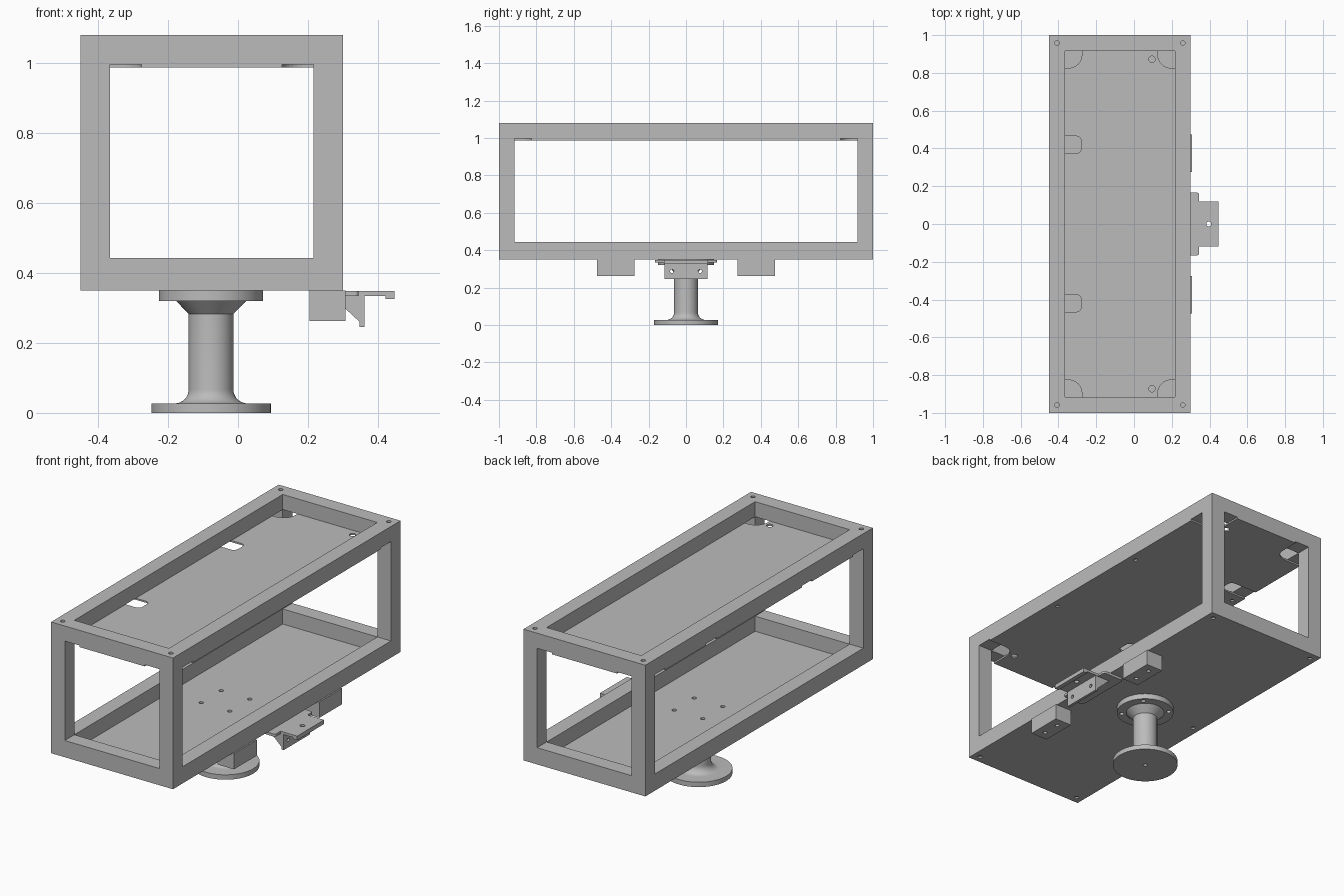
import bpy, bmesh, math
from mathutils import Vector

cube = bpy.data.objects.get("Cube")
if cube:
    bpy.data.objects.remove(cube, do_unlink=True)

grey = bpy.data.materials.new("plain grey")
grey.use_nodes = True
grey.diffuse_color = (0.5, 0.5, 0.5, 1)
grey.node_tree.nodes["Principled BSDF"].inputs["Base Color"].default_value = (0.5, 0.5, 0.5, 1)

# Overall frame limits
X0, X1, Y, Z0, Z1 = -0.45, 0.30, 1.0, 0.35, 1.08
BAR, SHEET = 0.084, 0.009
FLOOR, SHELF = Z0 + SHEET, Z1 - BAR


def finish(name, bm):
    bmesh.ops.recalc_face_normals(bm, faces=bm.faces)
    mesh = bpy.data.meshes.new(name)
    bm.to_mesh(mesh)
    bm.free()
    mesh.materials.append(grey)
    obj = bpy.data.objects.new(name, mesh)
    bpy.context.collection.objects.link(obj)
    return obj


def box(name, x, y, z, radius=0):
    """Box from ranges, with optional rounded vertical edges."""
    bm = bmesh.new()
    bmesh.ops.create_cube(bm, size=1)
    for v in bm.verts:
        v.co = Vector([r[0] if c < 0 else r[1] for c, r in zip(v.co, (x, y, z))])
    if radius:
        edges = [e for e in bm.edges
                 if abs(e.verts[0].co.z - e.verts[1].co.z) > 1e-6]
        bmesh.ops.bevel(bm, geom=edges, offset=radius, segments=8,
                        affect='EDGES', profile=0.5)
    return finish(name, bm)


def prism_y(name, outline, y):
    """Outline of (x, z) points extruded along y."""
    bm = bmesh.new()
    face = bm.faces.new([bm.verts.new((px, y[0], pz)) for px, pz in outline])
    new = bmesh.ops.extrude_face_region(bm, geom=[face])["geom"]
    bmesh.ops.translate(bm, vec=(0, y[1] - y[0], 0),
                        verts=[g for g in new if isinstance(g, bmesh.types.BMVert)])
    return finish(name, bm)


def drill(center, radius, depth, axis='Z'):
    """Cylinder cutter centred on a point."""
    bm = bmesh.new()
    bmesh.ops.create_cone(bm, cap_ends=True, segments=20, radius1=radius,
                          radius2=radius, depth=depth)
    obj = finish("hole_cutter", bm)
    obj.location = center
    if axis == 'X':
        obj.rotation_euler.y = math.pi / 2
    return obj


def combine(obj, others, operation='DIFFERENCE'):
    """Apply booleans and remove the helper objects."""
    for other in others:
        other.hide_render = True
        mod = obj.modifiers.new("boolean", 'BOOLEAN')
        mod.operation, mod.solver, mod.object = operation, 'EXACT', other
        bpy.context.view_layer.objects.active = obj
        bpy.ops.object.modifier_apply(modifier=mod.name)
        bpy.data.objects.remove(other, do_unlink=True)


def smooth(obj):
    bpy.ops.object.select_all(action='DESELECT')
    obj.select_set(True)
    bpy.context.view_layer.objects.active = obj
    bpy.ops.object.shade_smooth_by_angle(angle=math.radians(30))


inner_x, inner_y = (X0 + BAR, X1 - BAR), (-Y + BAR, Y - BAR)
window_z = (FLOOR + BAR, SHELF)
hole_x = (X0 + BAR / 2, X1 - BAR / 2)
corners = [(x, y) for x in hole_x for y in (-0.958, 0.958)]

# Open frame of square bars
frame = box("frame", (X0, X1), (-Y, Y), (FLOOR, Z1))
combine(frame, [
    box("cut", inner_x, inner_y, (0, 2)),
    box("cut", (-1, 1), inner_y, window_z),
    box("cut", inner_x, (-2, 2), window_z)])
combine(frame, [drill((x, y, Z1), 0.012, 0.08) for x, y in corners])

# Upper panel with corner notches, edge slots and holes
panel = box("upper_panel", (X0, X1), (-Y, Y), (SHELF - SHEET, SHELF))
reach = BAR + 0.09
cuts = []
for s in (-1, 1):
    yr = sorted((s * (Y - reach), s * 1.3))
    cuts.append(box("cut", (X0 - 0.3, X0 + reach), yr, (0.9, 1.05), 0.07))
    cuts.append(box("cut", (X1 - reach, X1 + 0.3), yr, (0.9, 1.05), 0.07))
    cuts.append(box("cut", (-0.6, -0.28), sorted((s * 0.375, s * 0.465)), (0.9, 1.05), 0.025))
    cuts.append(drill((0.095, s * 0.872, SHELF), 0.017, 0.1))
    cuts += [drill((x, s * 0.32, SHELF), 0.011, 0.06) for x in hole_x]
combine(panel, cuts)

# Floor panel with screw holes
PX, BOLT = -0.077, 0.088
bolts = [(PX + a * BOLT, b * BOLT) for a in (-1, 1) for b in (-1, 1)]
floor = box("floor_panel", (X0, X1), (-Y, Y), (Z0, FLOOR))
combine(floor, [drill((x, y, Z0), 0.012, 0.1)
                for x, y in corners + bolts + [(hole_x[0], 0)]])

# Turned pedestal with flared foot and bolted flange
fillet = [(0.104 - 0.04 * math.sin(t), 0.067 - 0.04 * math.cos(t))
          for t in [i * math.pi / 16 for i in range(9)]]
profile = [(0, 0), (0.171, 0), (0.171, 0.027)] + fillet + [
    (0.064, 0.283), (0.1, 0.32), (0.149, 0.32), (0.149, Z0), (0, Z0)]
bm = bmesh.new()
verts = [bm.verts.new((r, 0, z)) for r, z in profile]
edges = [bm.edges.new(pair) for pair in zip(verts, verts[1:])]
bmesh.ops.spin(bm, geom=verts + edges, cent=(0, 0, 0), axis=(0, 0, 1),
               angle=2 * math.pi, steps=64)
bmesh.ops.remove_doubles(bm, verts=bm.verts, dist=1e-5)
bmesh.ops.translate(bm, verts=bm.verts, vec=(PX, 0, 0))
pedestal = finish("pedestal", bm)
combine(pedestal, [drill((x, y, Z0), 0.012, 0.09) for x, y in bolts]
        + [drill((PX, 0, 0), 0.011, 0.04)])
smooth(pedestal)

# Pair of mounting blocks under the edge
for side, s in (("left", 1), ("right", -1)):
    block = box("mounting_block_" + side, (0.205, 0.308),
                sorted((s * 0.275, s * 0.475)), (0.262, Z0))
    combine(block, [drill((0.257, s * y, 0.262), 0.011, 0.06) for y in (0.325, 0.425)])

# Central bracket: shelf, lip, hanging plate and gussets
bracket = box("bracket", (0.215, 0.345), (-0.166, 0.166), (0.334, 0.348), 0.012)
parts = [
    box("part", (0.3, 0.447), (-0.118, 0.118), (0.334, 0.348)),
    box("part", (0.422, 0.447), (-0.118, 0.118), (0.325, 0.34)),
    box("part", (0.347, 0.362), (-0.115, 0.115), (0.246, 0.34))]
for s in (-1, 1):
    parts.append(prism_y("part", [(0.35, 0.258), (0.35, 0.34), (0.262, 0.34)],
                         sorted((s * 0.1, s * 0.115))))
combine(bracket, parts, 'UNION')
combine(bracket, [drill((0.396, 0, 0.34), 0.013, 0.06)]
        + [drill((0.355, y, 0.288), 0.01, 0.06, 'X') for y in (-0.075, 0.075)])
